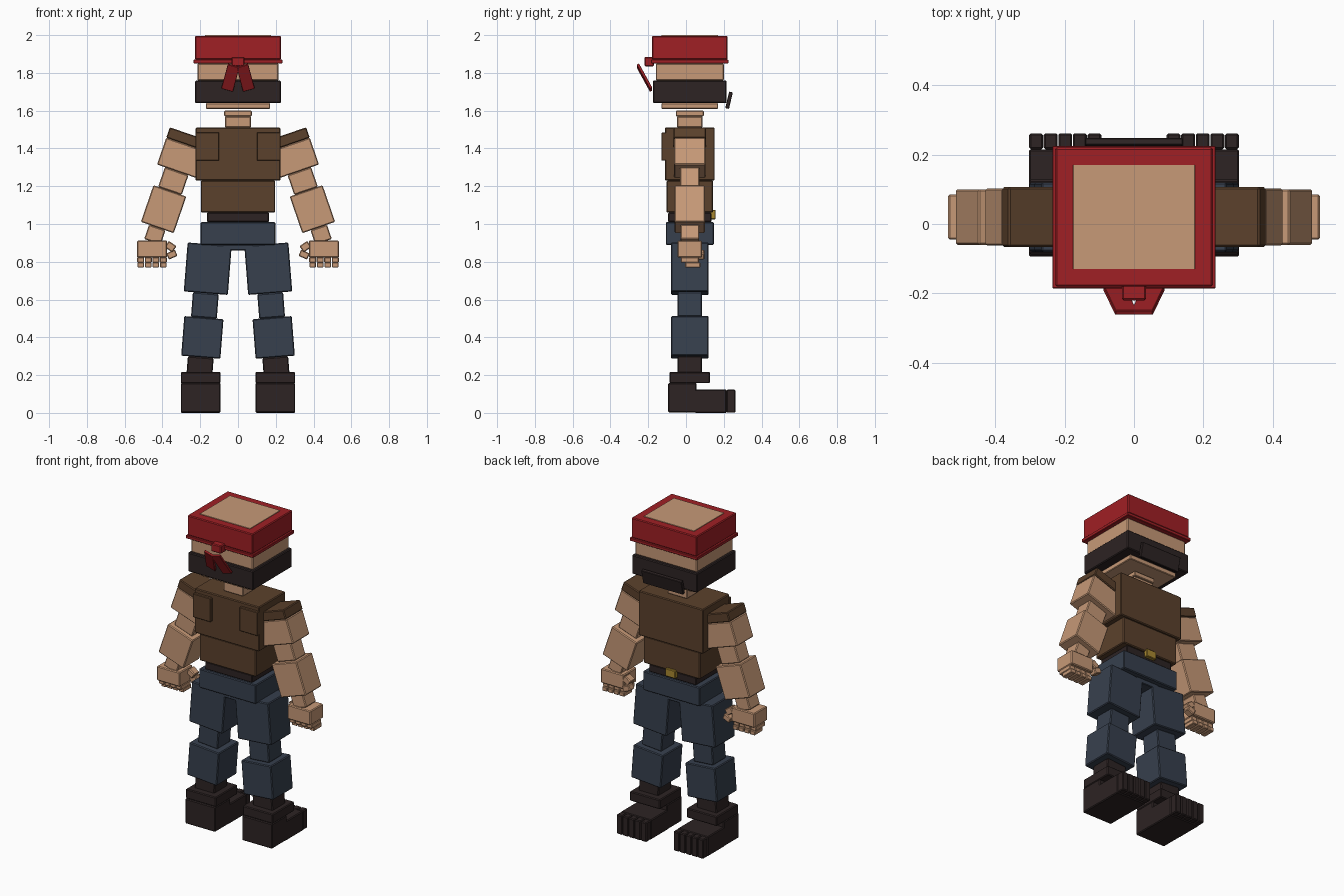
import bpy, bmesh
from math import radians, sin, cos
from mathutils import Matrix, Vector, Euler

cube = bpy.data.objects.get("Cube")
if cube:
    bpy.data.objects.remove(cube, do_unlink=True)

MIDLINE = .02  # y of the body's centre plane


def material(name, red, green, blue):
    colour = (red, green, blue, 1)
    mat = bpy.data.materials.new(name)
    mat.use_nodes = True
    mat.diffuse_color = colour
    mat.node_tree.nodes["Principled BSDF"].inputs["Base Color"].default_value = colour
    return mat


SKIN = material("skin", .57, .32, .185)
BROWN = material("brown_vest", .105, .053, .025)
NAVY = material("navy_cloth", .038, .051, .076)
DARK = material("dark_leather", .026, .017, .017)
RED = material("red_cloth", .35, .014, .018)
GOLD = material("gold_buckle", .4, .25, .03)


def block(name, mat, width, depth, height, z, x=0, y=MIDLINE, pitch=0, roll=0):
    """Box with a narrow chamfer, centred on x, y, z and turned by degrees."""
    size = Vector((width, depth, height))
    bm = bmesh.new()
    bmesh.ops.create_cube(bm, size=1)
    bmesh.ops.scale(bm, vec=size, verts=bm.verts)
    bmesh.ops.bevel(bm, geom=bm.edges[:], offset=min(.005, min(size) / 8),
                    segments=1, affect='EDGES')
    turn = Euler((radians(pitch), radians(roll), 0)).to_matrix().to_4x4()
    bm.transform(Matrix.Translation((x, y, z)) @ turn)
    mesh = bpy.data.meshes.new(name)
    bm.to_mesh(mesh)
    bm.free()
    mesh.materials.append(mat)
    obj = bpy.data.objects.new(name, mesh)
    bpy.context.collection.objects.link(obj)


def pair(name, mat, width, depth, height, z, x, y=MIDLINE, pitch=0, roll=0):
    """Left and right copies of a block, mirrored across x."""
    for side, sign in (("left_", 1), ("right_", -1)):
        block(side + name, mat, width, depth, height, z, sign * x, y, pitch, sign * roll)


def stack(top, parts):
    """Upright column of blocks, laid from the top down."""
    for name, mat, width, depth, height in parts:
        block(name, mat, width, depth, height, top - height / 2)
        top -= height


def limb(x, z, lean, parts):
    """Mirrored chain of blocks, leaning outward by degrees as it descends."""
    for name, mat, width, depth, length in parts:
        dx, dz = sin(radians(lean)) * length, cos(radians(lean)) * length
        pair(name, mat, width, depth, length, z - dz / 2, x + dx / 2, roll=-lean)
        x, z = x + dx, z - dz


# Head, wrapped by a cloth above and a mask below
stack(2, [
    ("crown", SKIN, .35, .3, .004),
    ("head_cloth", RED, .454, .4, .126),
    ("head_cloth_rim", RED, .47, .41, .02),
    ("forehead", SKIN, .43, .36, .09),
    ("mask", DARK, .454, .39, .12),
    ("jaw", SKIN, .34, .3, .03),
])
block("mask_panel", DARK, width=.28, depth=.02, height=.09, z=1.655, y=.228, pitch=-13)

# Knot and tails of the head cloth
block("cloth_knot", RED, width=.07, depth=.05, height=.05, z=1.86, y=-.195)
pair("cloth_tail", RED, width=.064, depth=.014, height=.15, z=1.775, x=.04, y=-.22,
     pitch=28, roll=-15)

# Neck, torso and hips
stack(1.6, [
    ("neck_top", SKIN, .146, .148, .03),
    ("neck", SKIN, .136, .134, .06),
    ("chest", BROWN, .45, .264, .28),
    ("abdomen", BROWN, .394, .246, .17),
    ("belt", DARK, .33, .23, .05),
    ("hips", NAVY, .396, .254, .12),
    ("crotch", NAVY, .16, .2, .03),
])
pair("vest_patch", BROWN, width=.126, depth=.03, height=.15, z=1.41, x=.163, y=-.115)
block("buckle", GOLD, width=.07, depth=.03, height=.05, z=1.05, y=.142)

# Legs
limb(.15, .893, 4.5, [
    ("thigh", NAVY, .234, .2, .26),
    ("knee", NAVY, .137, .13, .13),
    ("shin", NAVY, .208, .2, .21),
    ("ankle", DARK, .137, .13, .09),
])

# Boots with split toes
boot_x, boot_width, toe_count = .198, .21, 5
pair("boot_cuff", DARK, boot_width, depth=.215, height=.06, z=.187, x=boot_x)
pair("boot_heel", DARK, boot_width, depth=.15, height=.157, z=.08, x=boot_x, y=-.019)
pair("boot_foot", DARK, boot_width, depth=.17, height=.124, z=.062, x=boot_x, y=.13)
toe_width = boot_width / toe_count
for i in range(toe_count):
    offset = (i - (toe_count - 1) / 2) * toe_width
    pair(f"toe_{i + 1}", DARK, toe_width - .002, depth=.046, height=.122, z=.062,
         x=boot_x + offset, y=.238)

# Arms, from the shoulder pad to the wrist
limb(.257, 1.476, 19, [
    ("shoulder_pad", BROWN, .22, .172, .058),
    ("upper_arm", SKIN, .22, .165, .15),
    ("elbow", SKIN, .132, .105, .11),
    ("forearm", SKIN, .184, .16, .205),
    ("wrist", SKIN, .092, .1, .08),
])

# Fists: palm, curled fingers and thumb
palm_x, finger_count, finger_pitch = .455, 4, .04
pair("palm", SKIN, width=.16, depth=.13, height=.09, z=.867, x=palm_x)
for i in range(finger_count):
    finger_x = palm_x + (i - (finger_count - 1) / 2) * finger_pitch
    pair(f"finger_base_{i + 1}", SKIN, width=.037, depth=.095, height=.028,
         z=.809, x=finger_x)
    pair(f"finger_tip_{i + 1}", SKIN, width=.034, depth=.08, height=.026,
         z=.783, x=finger_x, y=.036)
pair("thumb_base", SKIN, width=.05, depth=.05, height=.04, z=.88, x=.357, y=.06, roll=-35)
pair("thumb_tip", SKIN, width=.05, depth=.046, height=.036, z=.838, x=.35, y=.075, roll=25)
